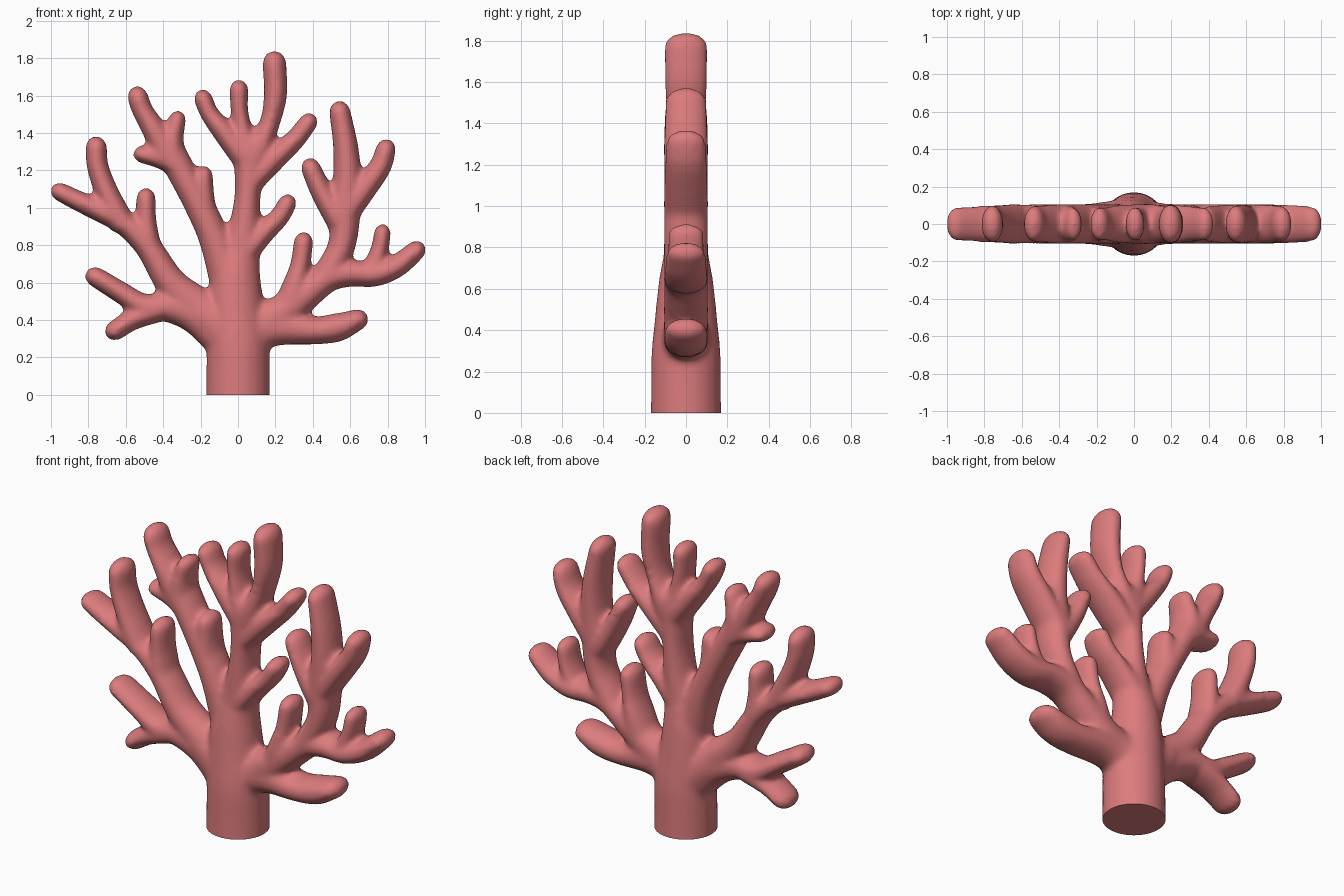
import bpy
import bmesh
import math
from mathutils import Vector

RING_SIDES = 20
STEPS_PER_SPAN = 6
CAP_RINGS = 5

if "Cube" in bpy.data.objects:
    bpy.data.objects.remove(bpy.data.objects["Cube"])

coral_mesh = bmesh.new()


def catmull_rom(a, b, c, d, t):
    """Smooth point between b and c."""
    return 0.5 * (2 * b + (c - a) * t + (2 * a - 5 * b + 4 * c - d) * t * t
                  + (3 * b - a - 3 * c + d) * t ** 3)


def depth_of(radius):
    """Branches are flattened: deeper front to back than they are wide."""
    return max(radius, min(0.045 + 0.95 * radius, 0.108))


def add_ring(centre, side, radius, depth):
    ring = []
    for i in range(RING_SIDES):
        angle = math.tau * i / RING_SIDES
        offset = side * radius * math.cos(angle)
        offset += Vector((0, depth * math.sin(angle), 0))
        ring.append(coral_mesh.verts.new(centre + offset))
    return ring


def branch(*points):
    """Tapered tube through (x, z, radius) points with a rounded tip."""
    pts = [Vector(p) for p in points]
    pts = [2 * pts[0] - pts[1]] + pts + [2 * pts[-1] - pts[-2]]
    samples = []
    for i in range(1, len(pts) - 2):
        for k in range(STEPS_PER_SPAN):
            samples.append(catmull_rom(*pts[i - 1:i + 3], k / STEPS_PER_SPAN))
    samples.append(pts[-2])

    rings = []
    for i, s in enumerate(samples):
        before, after = samples[max(i - 1, 0)], samples[min(i + 1, len(samples) - 1)]
        along = Vector((after.x - before.x, 0, after.y - before.y)).normalized()
        side = Vector((along.z, 0, -along.x))
        rings.append(add_ring(Vector((s.x, 0, s.y)), side, s.z, depth_of(s.z)))

    # Rounded tip
    tip, radius = Vector((s.x, 0, s.y)), s.z
    for k in range(1, CAP_RINGS + 1):
        angle = math.pi / 2 * k / (CAP_RINGS + 0.5)
        shrink = math.cos(angle)
        rings.append(add_ring(tip + along * radius * 1.1 * math.sin(angle), side,
                              radius * shrink, depth_of(radius) * shrink))

    for low, high in zip(rings, rings[1:]):
        for i in range(RING_SIDES):
            j = (i + 1) % RING_SIDES
            coral_mesh.faces.new((low[i], low[j], high[j], high[i]))
    coral_mesh.faces.new(rings[0][::-1])
    coral_mesh.faces.new(rings[-1])


# Trunk and centre stem
branch((0, -0.1, 0.172), (0, 0.1, 0.17), (0, 0.28, 0.168), (-0.01, 0.45, 0.152),
       (-0.01, 0.65, 0.13), (0.03, 0.86, 0.09), (0.05, 1.05, 0.07),
       (0.06, 1.2, 0.08), (0.06, 1.32, 0.09))
# Crown: tall, middle, left and right fingers
branch((0.08, 1.25, 0.08), (0.165, 1.44, 0.055), (0.2, 1.6, 0.062), (0.195, 1.77, 0.064))
branch((0.05, 1.3, 0.06), (0.01, 1.5, 0.047), (0.005, 1.63, 0.051))
branch((0.04, 1.26, 0.07), (-0.07, 1.4, 0.062), (-0.15, 1.5, 0.05), (-0.185, 1.58, 0.05))
branch((0.07, 1.13, 0.06), (0.19, 1.26, 0.065), (0.3, 1.36, 0.055), (0.375, 1.455, 0.05))
# Finger on the stem
branch((0.03, 0.75, 0.07), (0.13, 0.86, 0.06), (0.22, 0.95, 0.053), (0.262, 1.02, 0.05))

# Inner right-hand limb
branch((-0.03, 0.55, 0.11), (-0.12, 0.82, 0.085), (-0.2, 1, 0.08),
       (-0.29, 1.17, 0.078), (-0.36, 1.3, 0.08))
branch((-0.14, 0.88, 0.06), (-0.175, 1.03, 0.053), (-0.185, 1.17, 0.051))
branch((-0.37, 1.25, 0.06), (-0.44, 1.27, 0.052), (-0.51, 1.285, 0.047))
branch((-0.37, 1.27, 0.08), (-0.45, 1.42, 0.065), (-0.51, 1.52, 0.056), (-0.535, 1.59, 0.056))
branch((-0.35, 1.22, 0.075), (-0.35, 1.37, 0.06), (-0.325, 1.47, 0.047))

# Outer right-hand limb
branch((-0.02, 0.3, 0.14), (-0.22, 0.47, 0.11), (-0.36, 0.6, 0.085), (-0.48, 0.79, 0.07),
       (-0.61, 0.92, 0.065), (-0.74, 0.985, 0.06), (-0.86, 1.04, 0.054), (-0.95, 1.085, 0.05))
branch((-0.61, 0.9, 0.07), (-0.7, 1.08, 0.063), (-0.75, 1.22, 0.058), (-0.758, 1.32, 0.058))
branch((-0.46, 0.75, 0.06), (-0.49, 0.92, 0.055), (-0.492, 1.05, 0.052))

# Low right-hand limb, forked
branch((-0.05, 0.3, 0.13), (-0.22, 0.42, 0.1), (-0.36, 0.47, 0.085), (-0.5, 0.475, 0.065),
       (-0.63, 0.55, 0.058), (-0.76, 0.63, 0.054))
branch((-0.42, 0.46, 0.07), (-0.56, 0.405, 0.058), (-0.655, 0.345, 0.054))

# Low left-hand limb
branch((0.02, 0.33, 0.13), (0.2, 0.365, 0.105), (0.4, 0.345, 0.076),
       (0.53, 0.36, 0.077), (0.635, 0.4, 0.058))

# Outer left-hand limb
branch((0.02, 0.33, 0.13), (0.22, 0.43, 0.1), (0.36, 0.535, 0.085), (0.48, 0.625, 0.077),
       (0.6, 0.65, 0.072), (0.73, 0.645, 0.067), (0.85, 0.69, 0.062), (0.95, 0.77, 0.053))
branch((0.28, 0.5, 0.08), (0.33, 0.68, 0.055), (0.35, 0.815, 0.052))
branch((0.7, 0.65, 0.05), (0.755, 0.77, 0.048), (0.772, 0.865, 0.045))

# Upper left-hand limb
branch((0.46, 0.61, 0.08), (0.555, 0.8, 0.074), (0.57, 1, 0.088), (0.585, 1.15, 0.078),
       (0.575, 1.33, 0.067), (0.545, 1.51, 0.057))
branch((0.54, 0.93, 0.07), (0.45, 1.08, 0.06), (0.39, 1.21, 0.053))
branch((0.57, 0.96, 0.07), (0.68, 1.11, 0.067), (0.76, 1.22, 0.06), (0.79, 1.31, 0.054))

# Fuse all branches into one organic skin
bmesh.ops.recalc_face_normals(coral_mesh, faces=coral_mesh.faces)
mesh = bpy.data.meshes.new("coral")
coral_mesh.to_mesh(mesh)
coral_mesh.free()
coral = bpy.data.objects.new("coral", mesh)
bpy.context.collection.objects.link(coral)
bpy.context.view_layer.objects.active = coral
coral.select_set(True)

fuse = coral.modifiers.new("fuse", "REMESH")
fuse.mode = "VOXEL"
fuse.voxel_size = 0.016
soften = coral.modifiers.new("soften", "SMOOTH")
soften.factor = 0.5
soften.iterations = 9
for name in ("fuse", "soften"):
    bpy.ops.object.modifier_apply(modifier=name)

# Flat cut at the foot
cut = bmesh.new()
cut.from_mesh(coral.data)
result = bmesh.ops.bisect_plane(cut, geom=cut.verts[:] + cut.edges[:] + cut.faces[:],
                                plane_co=(0, 0, 0), plane_no=(0, 0, 1), clear_inner=True)
rim = [e for e in result["geom_cut"] if isinstance(e, bmesh.types.BMEdge)]
bmesh.ops.contextual_create(cut, geom=rim)
bmesh.ops.recalc_face_normals(cut, faces=cut.faces)
cut.to_mesh(coral.data)
cut.free()

# Coral pink
pink = bpy.data.materials.new("coral pink")
pink.use_nodes = True
colour = (0.72, 0.2, 0.205, 1)
pink.diffuse_color = colour
pink.node_tree.nodes["Principled BSDF"].inputs["Base Color"].default_value = colour
coral.data.materials.clear()
coral.data.materials.append(pink)
bpy.ops.object.shade_smooth_by_angle(angle=math.radians(50))
